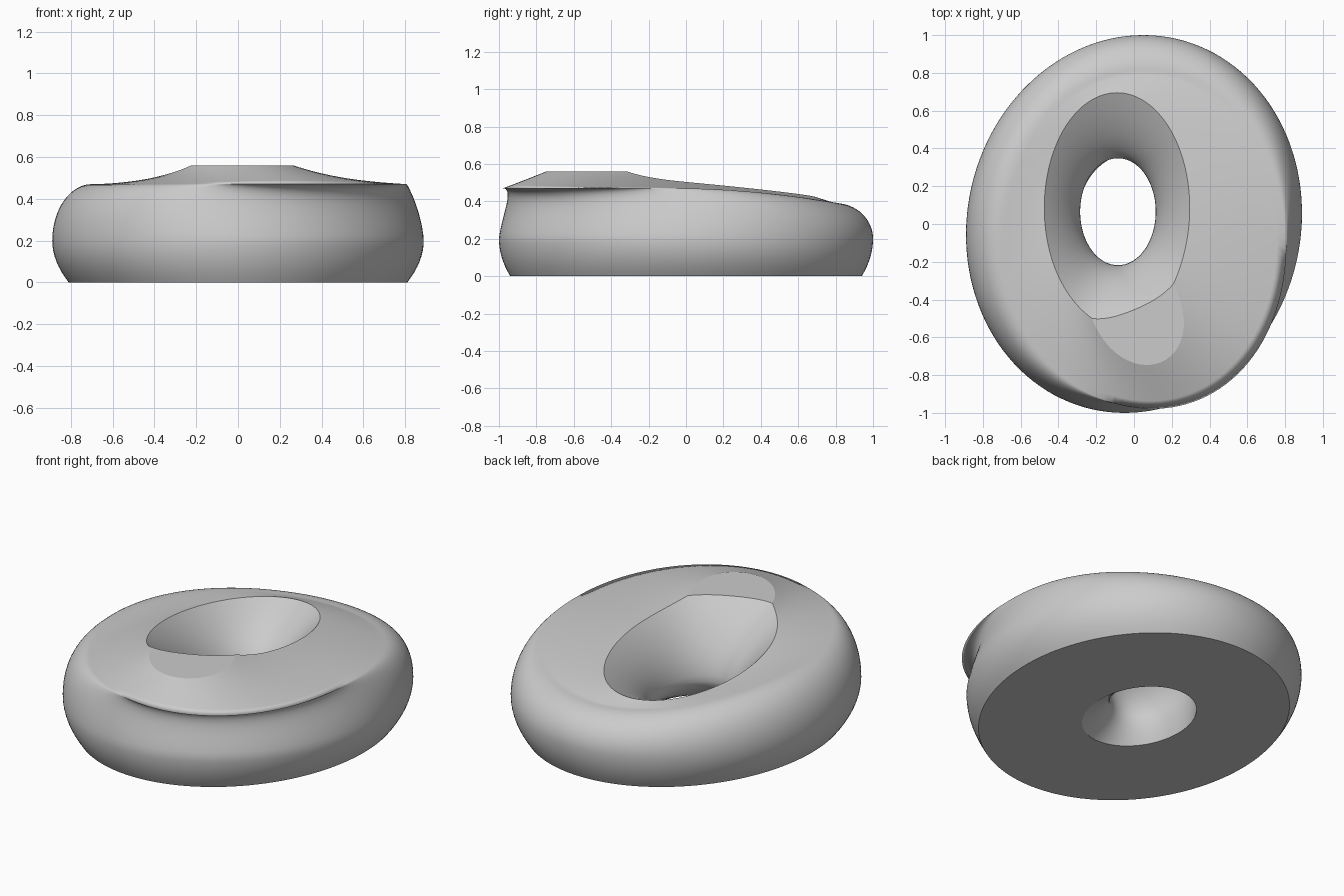
import bpy, bmesh
from math import sin, cos, pi, radians

old = bpy.data.objects.get("Cube")
if old:
    bpy.data.objects.remove(old, do_unlink=True)

SEGMENTS = 128
FLAT_Z = 0.56


def mix(a, b, t):
    return tuple(p + (q - p) * t for p, q in zip(a, b))


def lean(angle, degrees):
    """How far a direction faces the given heading, 0 to 1."""
    return max(0.0, cos(angle - radians(degrees)))


# Cross-section landmarks at each angle
def belly(a):
    return (0.888 * cos(a) + 0.05 * sin(a), sin(a), 0.2)


def base(a):
    return (0.81 * cos(a) + 0.04 * sin(a), 0.94 * sin(a), 0.0)


def lip(a):
    grow = 1 + 0.05 * lean(a, -52) ** 4
    return (0.05 + 0.75 * grow * cos(a), -0.08 + 0.88 * grow * sin(a),
            0.47 - 0.08 * max(0, sin(a)) ** 2)


def rim(a):
    crest = lean(a, -75) ** 6
    grow = 1 + 0.06 * crest
    height = 0.48 + 0.06 * cos(a + radians(75)) + 0.1 * crest
    return (-0.09 + 0.385 * grow * cos(a), 0.085 + 0.61 * grow * sin(a), height)


def throat(a):
    return (-0.085 + 0.2 * cos(a), 0.065 + 0.283 * sin(a), 0.15)


def mouth(a):
    return (-0.02 + 0.28 * cos(a), 0.02 + 0.35 * sin(a), 0.0)


# Surfaces between the landmarks
def lower_wall(a, t):
    x, y, _ = mix(base(a), belly(a), 1 - (1 - t) ** 2)
    return (x, y, 0.2 * t)


def upper_wall(a, t):
    p, q = belly(a), lip(a)
    x, y, _ = mix(p, q, 1 - cos(t * pi / 2))
    neck = 1 - 0.065 * lean(a, -50) ** 2 * sin(pi * t ** 1.3)
    return (x * neck, y * neck, p[2] + (q[2] - p[2]) * sin(t * pi / 2))


def top_slope(a, t):
    return mix(lip(a), rim(a), t)


def funnel(a, t):
    p, q = rim(a), throat(a)
    x, y, _ = mix(p, q, 1 - (1 - t) ** 1.7)
    return (x, y, p[2] + (q[2] - p[2]) * t)


def hole_flare(a, t):
    p, q = throat(a), mouth(a)
    x, y, _ = mix(p, q, t ** 1.7)
    return (x, y, p[2] * (1 - t))


def underside(a, t):
    return mix(mouth(a), base(a), t)


# Loft a closed ring through all the surfaces
bm = bmesh.new()
rings = []
creases = []
for surface, steps in ((lower_wall, 8), (upper_wall, 16), (top_slope, 10),
                       (funnel, 14), (hole_flare, 6), (underside, 1)):
    if surface in (lower_wall, funnel, underside):
        creases.append(len(rings))
    for step in range(steps):
        rings.append([bm.verts.new(surface(2 * pi * i / SEGMENTS, step / steps))
                      for i in range(SEGMENTS)])
for r, ring in enumerate(rings):
    above = rings[(r + 1) % len(rings)]
    for i in range(SEGMENTS):
        j = (i + 1) % SEGMENTS
        bm.faces.new((ring[i], ring[j], above[j], above[i])).smooth = True
for r in creases:
    for i in range(SEGMENTS):
        bm.edges.get((rings[r][i], rings[r][i - 1])).smooth = False

# Slice the crest flat
cut = bmesh.ops.bisect_plane(bm, geom=bm.verts[:] + bm.edges[:] + bm.faces[:],
                             plane_co=(0, 0, FLAT_Z), plane_no=(0, 0, 1),
                             clear_outer=True)
open_edges = [e for e in bm.edges if e.is_boundary]
cap = bmesh.ops.triangle_fill(bm, edges=open_edges, use_beauty=True,
                              normal=(0, 0, 1))
for edge in open_edges:
    edge.smooth = False
bmesh.ops.recalc_face_normals(bm, faces=bm.faces[:])

mesh = bpy.data.meshes.new("ring_body")
bm.to_mesh(mesh)
bm.free()
body = bpy.data.objects.new("ring_body", mesh)
bpy.context.collection.objects.link(body)

# Single plain grey
grey = bpy.data.materials.new("light_grey")
grey.use_nodes = True
colour = (0.6, 0.6, 0.6, 1)
grey.diffuse_color = colour
grey.node_tree.nodes["Principled BSDF"].inputs["Base Color"].default_value = colour
mesh.materials.append(grey)
